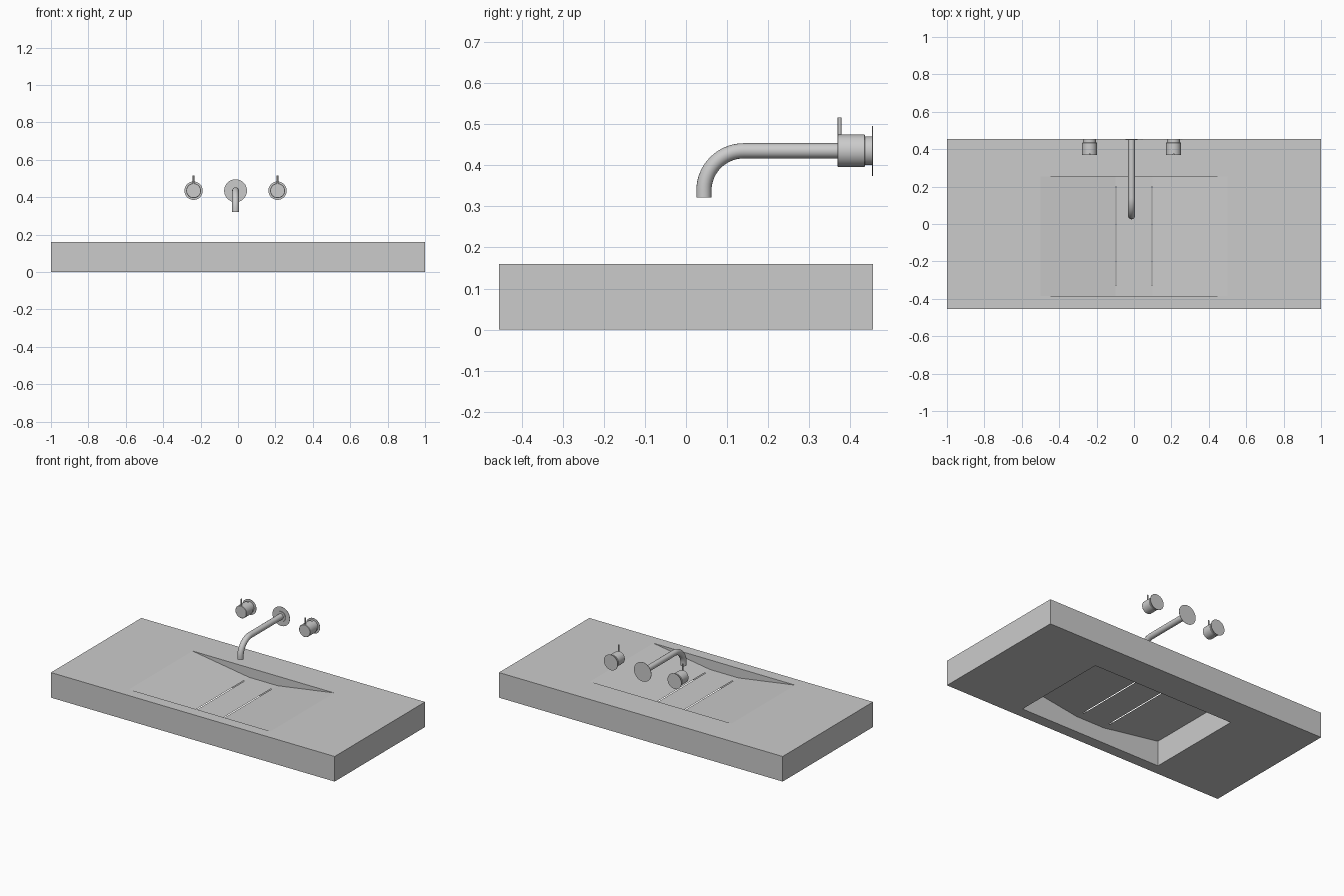
import bpy, bmesh, math

if "Cube" in bpy.data.objects:
    bpy.data.objects.remove(bpy.data.objects["Cube"])

AXIS_Z = 0.435          # height of the tap centre line
WALL_Y = 0.455          # plane the taps are mounted on
TAP_X = -0.013          # centre of the tap set


def mesh_object(name, bm):
    mesh = bpy.data.meshes.new(name)
    bm.to_mesh(mesh)
    bm.free()
    ob = bpy.data.objects.new(name, mesh)
    bpy.context.collection.objects.link(ob)
    return ob


def grid_sheet(bm, xs, ys, height, skip):
    """Faces over a grid of x and y breaks, leaving out cells where skip(i, j)."""
    v = [[bm.verts.new((x, y, height(x))) for y in ys] for x in xs]
    for i in range(len(xs) - 1):
        for j in range(len(ys) - 1):
            if not skip(i, j):
                bm.faces.new((v[i][j], v[i + 1][j], v[i + 1][j + 1], v[i][j + 1]))
    for vert in [w for w in bm.verts if not w.link_faces]:
        bm.verts.remove(vert)


def smooth(ob):
    bpy.ops.object.select_all(action='DESELECT')
    ob.select_set(True)
    bpy.context.view_layer.objects.active = ob
    bpy.ops.object.shade_smooth_by_angle(angle=math.radians(35))


def lathe_y(name, x, profile, sides=48):
    """Turned part about the y axis; profile is (radius, y) pairs."""
    bm = bmesh.new()
    pts = [bm.verts.new((x + r, y, AXIS_Z)) for r, y in profile]
    edges = [bm.edges.new(p) for p in zip(pts, pts[1:])]
    bmesh.ops.spin(bm, geom=pts + edges, cent=(x, 0, AXIS_Z), axis=(0, 1, 0),
                   angle=2 * math.pi, steps=sides)
    bmesh.ops.remove_doubles(bm, verts=bm.verts, dist=1e-5)
    bmesh.ops.recalc_face_normals(bm, faces=bm.faces)
    ob = mesh_object(name, bm)
    smooth(ob)
    return ob


# Counter slab with a rectangular opening right through it
bm = bmesh.new()
grid_sheet(bm, (-1, -0.5, 0.5, 1), (-0.455, -0.385, 0.255, 0.455),
           lambda x: 0.0, lambda i, j: i == 1 and j == 1)
top = bmesh.ops.extrude_face_region(bm, geom=bm.faces[:], use_keep_orig=True)
bmesh.ops.translate(bm, vec=(0, 0, 0.16),
                    verts=[g for g in top['geom'] if isinstance(g, bmesh.types.BMVert)])
bmesh.ops.recalc_face_normals(bm, faces=bm.faces)
mesh_object("counter_slab", bm)

# Shallow basin floor: flat middle, two ramps, two drain slots
bm = bmesh.new()
grid_sheet(bm, (-0.5, -0.1, -0.093, 0.093, 0.1, 0.5), (-0.385, -0.33, 0.2, 0.255),
           lambda x: 0.099 + 0.061 * max(0, abs(x) - 0.1) / 0.4,
           lambda i, j: i in (1, 3) and j == 1)
mesh_object("basin_floor", bm)

# Spout: straight tube, quarter bend, short drop
bend, end_y = 0.097, 0.0435
path = [(WALL_Y, AXIS_Z)]
for k in range(17):
    a = math.pi / 2 * (1 + k / 16)
    path.append((end_y + bend + bend * math.cos(a), AXIS_Z - bend + bend * math.sin(a)))
path.append((end_y, 0.322))
curve = bpy.data.curves.new("spout", 'CURVE')
curve.dimensions = '3D'
curve.bevel_depth = 0.0185
curve.bevel_resolution = 6
curve.use_fill_caps = True
spline = curve.splines.new('POLY')
spline.points.add(len(path) - 1)
for p, (y, z) in zip(spline.points, path):
    p.co = (TAP_X, y, z, 1)
spout = bpy.data.objects.new("spout", curve)
bpy.context.collection.objects.link(spout)
bpy.ops.object.select_all(action='DESELECT')
spout.select_set(True)
bpy.context.view_layer.objects.active = spout
bpy.ops.object.convert(target='MESH')
smooth(bpy.context.view_layer.objects.active)

# Spout wall plate with a small collar
lathe_y("spout_plate", TAP_X, [(0, 0.449), (0.032, 0.449), (0.032, 0.453),
                               (0.061, 0.453), (0.061, WALL_Y), (0, WALL_Y)])

# Two valve handles: turned body, neck and wall plate, with an upright pin
for side, dx in (("left", -0.2245), ("right", 0.2245)):
    x = TAP_X + dx
    lathe_y(side + "_handle", x, [
        (0, 0.368), (0.0375, 0.368), (0.0395, 0.370), (0.0395, 0.434), (0.0375, 0.436),
        (0.035, 0.436), (0.035, 0.453), (0.049, 0.453), (0.049, WALL_Y), (0, WALL_Y)])
    bpy.ops.mesh.primitive_cylinder_add(vertices=16, radius=0.0045, depth=0.056,
                                        location=(x, 0.3735, 0.488))
    pin = bpy.context.object
    pin.name = side + "_lever_pin"
    smooth(pin)
